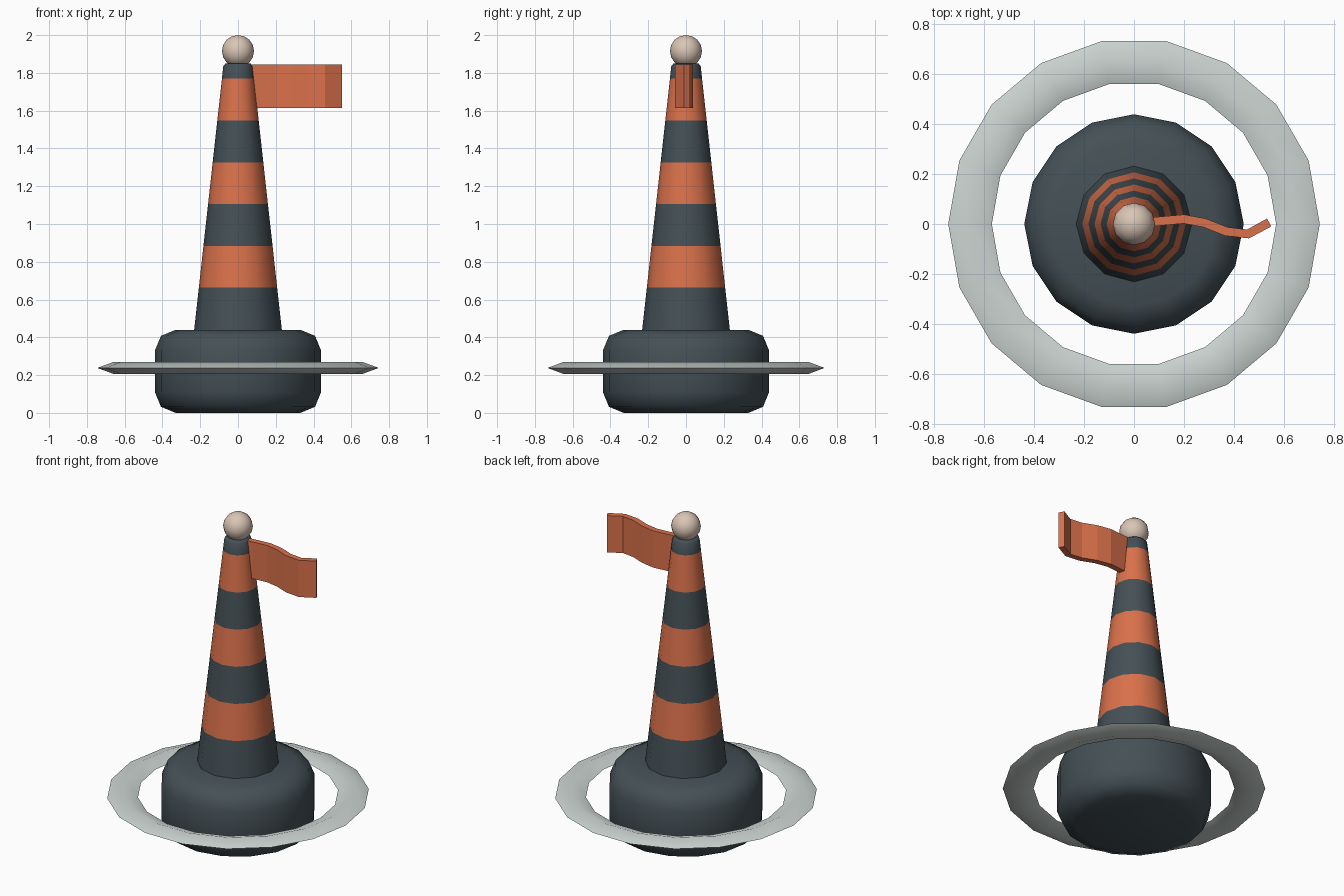
import bpy, bmesh, math
from mathutils import Vector

if "Cube" in bpy.data.objects:
    bpy.data.objects.remove(bpy.data.objects["Cube"])


def material(name, rgb):
    m = bpy.data.materials.new(name)
    m.diffuse_color = (*rgb, 1)
    m.use_nodes = True
    m.node_tree.nodes["Principled BSDF"].inputs["Base Color"].default_value = m.diffuse_color
    return m


DARK = material("dark slate", (0.058, 0.080, 0.092))
ORANGE = material("orange", (0.70, 0.165, 0.070))
GREY = material("pale grey", (0.60, 0.66, 0.64))
CREAM = material("cream", (0.70, 0.56, 0.46))


def finish(name, bm, mats, angle=None):
    bmesh.ops.recalc_face_normals(bm, faces=bm.faces)
    me = bpy.data.meshes.new(name)
    bm.to_mesh(me)
    bm.free()
    ob = bpy.data.objects.new(name, me)
    bpy.context.collection.objects.link(ob)
    for m in mats:
        me.materials.append(m)
    if angle:
        bpy.ops.object.select_all(action='DESELECT')
        ob.select_set(True)
        bpy.context.view_layer.objects.active = ob
        bpy.ops.object.shade_smooth_by_angle(angle=math.radians(angle))
    return ob


def lathe(name, profile, sides, mats, closed=False, band=None):
    """Revolve (radius, z) points; band(i) gives the material of strip i."""
    bm = bmesh.new()
    rings = []
    for r, z in profile:
        rings.append([bm.verts.new((r * math.cos(a), r * math.sin(a), z))
                      for a in (2 * math.pi * k / sides for k in range(sides))])
    n = len(rings)
    for i in range(n if closed else n - 1):
        lo, hi = rings[i], rings[(i + 1) % n]
        for k in range(sides):
            j = (k + 1) % sides
            f = bm.faces.new((lo[k], lo[j], hi[j], hi[k]))
            f.material_index = band(i) if band else 0
    if not closed:
        bm.faces.new(rings[0][::-1])
        bm.faces.new(rings[-1])
    return finish(name, bm, mats, 60)


# Drum-shaped float with rounded rims
R, H, B = 0.44, 0.44, 0.11
c = B * (1 - math.sqrt(0.5))
lathe("float_base", [(R - B, 0), (R - c, c), (R, B), (R, H - B), (R - c, H - c), (R - B, H)],
      16, [DARK])

# Thin ring around the float, diamond cross-section
lathe("outer_ring", [(0.745, 0.238), (0.658, 0.27), (0.57, 0.238), (0.658, 0.206)],
      18, [GREY], closed=True)

# Tapered tower with alternating bands
def tower_radius(z):
    return 0.232 - 0.1105 * (z - 0.44)


levels = [0.43] + [0.663 + 0.2213 * i for i in range(6)] + [1.838]
tower = [(tower_radius(z), z) for z in levels] + [(0.066, 1.85)]
lathe("striped_tower", tower, 12, [DARK, ORANGE],
      band=lambda i: i % 2 if i < 7 else 0)

# Ball on top
bm = bmesh.new()
bmesh.ops.create_uvsphere(bm, u_segments=12, v_segments=8, radius=0.085)
bmesh.ops.translate(bm, verts=bm.verts, vec=(0, 0, 1.915))
finish("top_ball", bm, [CREAM], 60)

# Waving flag: a thick ribbon following a path
path = [Vector(p) for p in ((0.03, 0.004), (0.11, 0.012), (0.20, 0.02), (0.285, 0.004),
                            (0.37, -0.03), (0.457, -0.04), (0.542, 0.006))]
bm = bmesh.new()
sections = []
for i, p in enumerate(path):
    d = (path[min(i + 1, len(path) - 1)] - path[max(i - 1, 0)]).normalized()
    side = Vector((-d.y, d.x)) * 0.018
    sections.append([bm.verts.new((*(p + side * s), z))
                     for s, z in ((1, 1.615), (1, 1.845), (-1, 1.845), (-1, 1.615))])
for a, b in zip(sections, sections[1:]):
    for k in range(4):
        j = (k + 1) % 4
        bm.faces.new((a[k], a[j], b[j], b[k]))
bm.faces.new(sections[0])
bm.faces.new(sections[-1][::-1])
finish("flag", bm, [ORANGE])
